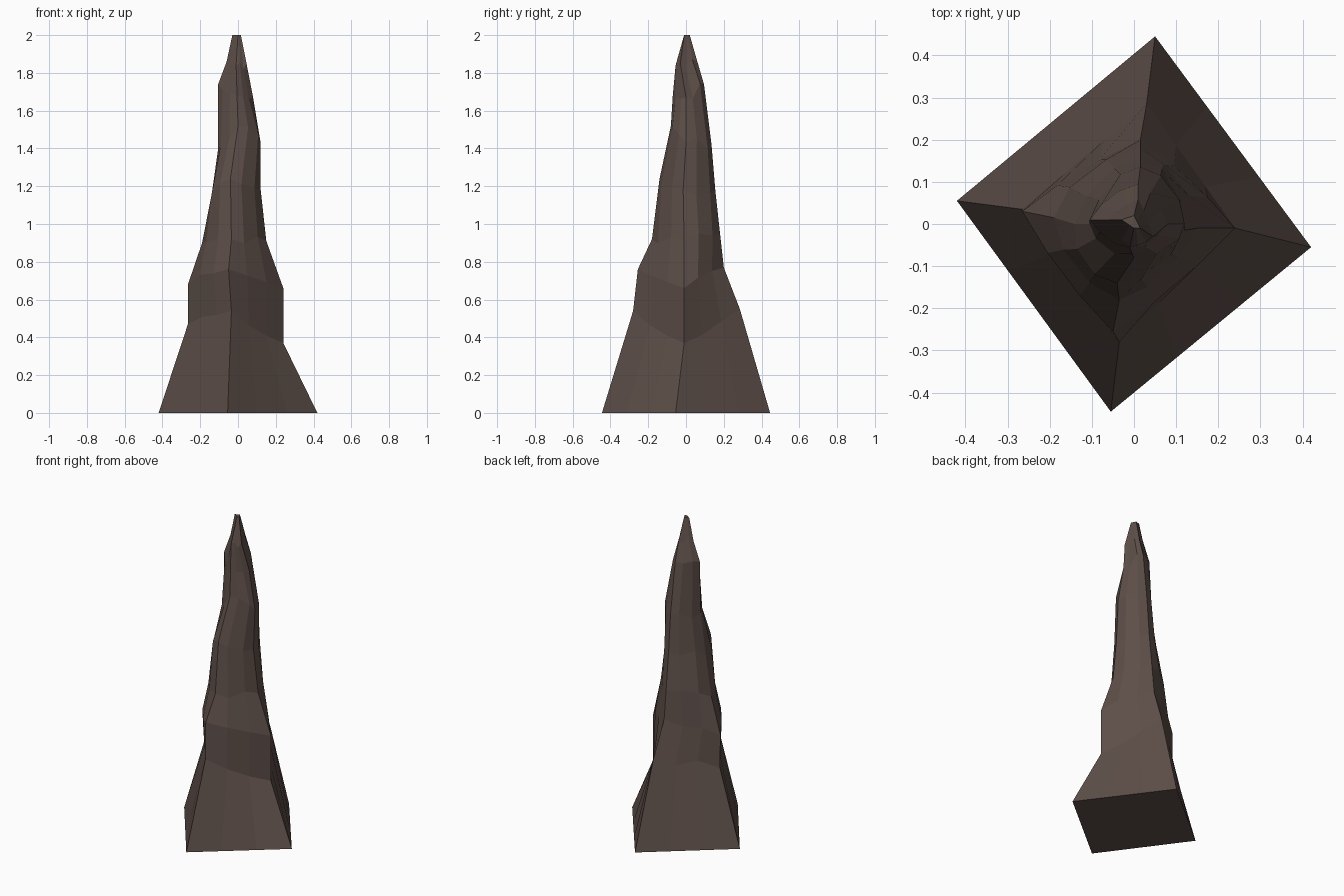
import bpy, bmesh, random
from mathutils import Vector

if "Cube" in bpy.data.objects:
    bpy.data.objects.remove(bpy.data.objects["Cube"])

random.seed(4)

# The four ridges of the spire, from foot to tip
right = [(.42, -.055, 0), (.24, -.01, .37), (.24, -.01, .66), (.15, -.01, .91), (.12, -.015, 1.18),
         (.12, 0, 1.43), (.08, 0, 1.67), (.045, -.03, 1.85), (.015, -.01, 2)]
back = [(.05, .445, 0), (.03, .285, .55), (.015, .2, .77), (.015, .18, .95), (.015, .155, 1.18),
        (.015, .135, 1.42), (.01, .095, 1.74), (.01, .06, 1.86), (0, .02, 2)]
left = [(-.42, .055, 0), (-.265, .035, .47), (-.265, .03, .68), (-.19, .015, .9), (-.14, 0, 1.15),
        (-.105, 0, 1.4), (-.105, .01, 1.74), (-.06, .01, 1.86), (-.03, .01, 2)]
front = [(-.055, -.445, 0), (-.035, -.28, .54), (-.05, -.255, .76), (-.035, -.18, .92), (-.04, -.14, 1.24),
         (0, -.08, 1.52), (-.005, -.07, 1.68), (-.01, -.055, 1.84), (0, -.01, 2)]
ridges = [right, back, left, front]

# How far the walls swell out between ridges at each level
bulge = [1, 1, 1.06, 1.22, 1.3, 1.3, 1.15, 1.1, 1]

bm = bmesh.new()
rings = []
for level, swell in enumerate(bulge):
    ring = []
    for k in range(4):
        a = Vector(ridges[k][level])
        b = Vector(ridges[(k + 1) % 4][level])
        ring.append(bm.verts.new(a))
        for t in (1 / 3, 2 / 3):
            p = a.lerp(b, t)
            s = swell
            if 0 < level < len(bulge) - 1:
                p.z += random.uniform(-.03, .03)
                s += random.uniform(-.04, .04) * (level > 2)
            ring.append(bm.verts.new((p.x * s, p.y * s, p.z)))
    rings.append(ring)

# Walls, foot and tip
for lo, hi in zip(rings, rings[1:]):
    n = len(lo)
    for i in range(n):
        j = (i + 1) % n
        bm.faces.new((lo[i], lo[j], hi[j], hi[i]))
bm.faces.new(rings[0][::-1])
bm.faces.new(rings[-1])
bmesh.ops.recalc_face_normals(bm, faces=bm.faces)

mesh = bpy.data.meshes.new("rock_spire")
bm.to_mesh(mesh)
bm.free()
spire = bpy.data.objects.new("rock_spire", mesh)
bpy.context.collection.objects.link(spire)

rock = bpy.data.materials.new("brown rock")
rock.diffuse_color = (.11, .077, .066, 1)
rock.use_nodes = True
rock.node_tree.nodes["Principled BSDF"].inputs["Base Color"].default_value = rock.diffuse_color
mesh.materials.append(rock)
